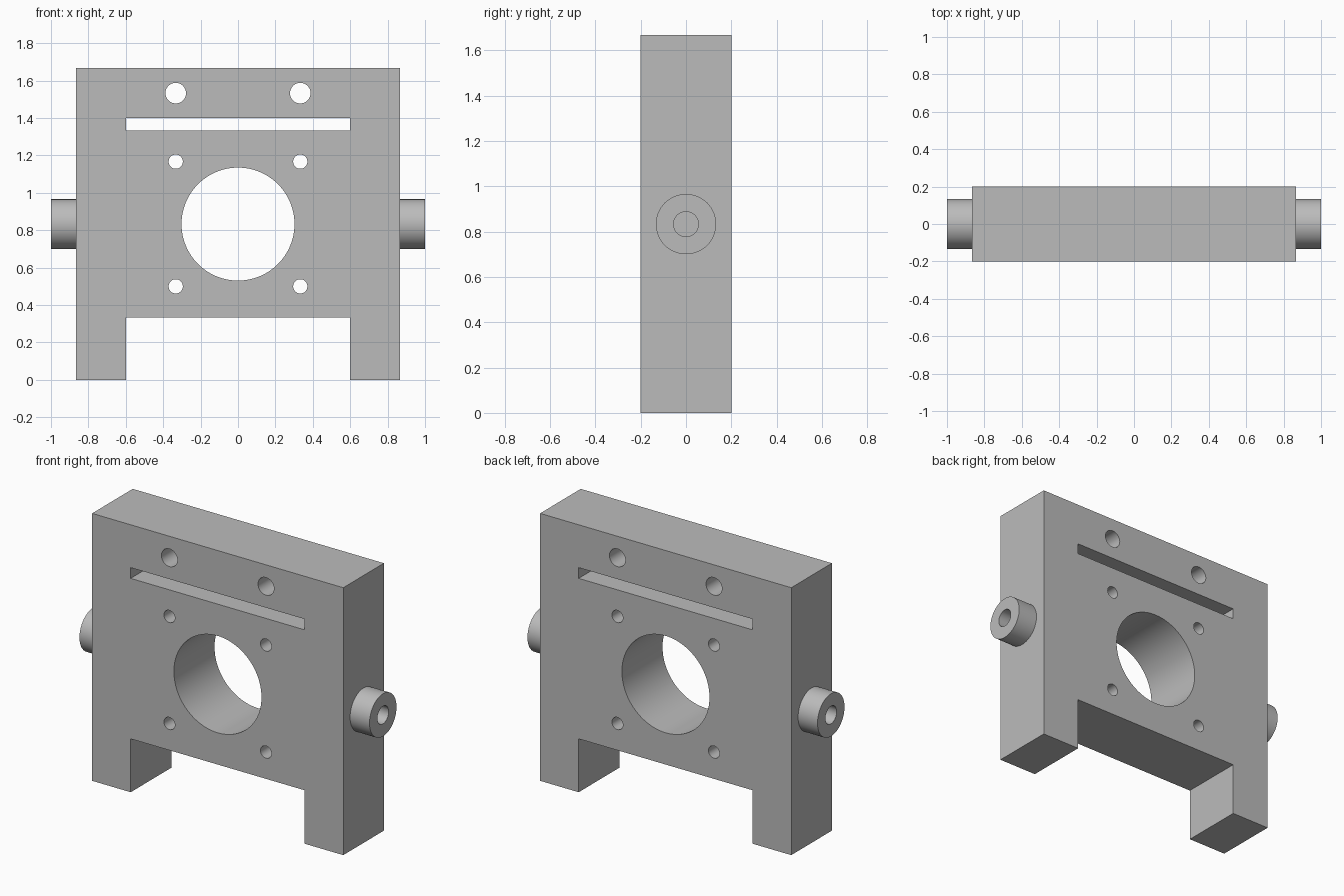
import bpy
import math

if "Cube" in bpy.data.objects:
    bpy.data.objects.remove(bpy.data.objects["Cube"])

W, H, D = 0.866, 1.667, 0.4      # half width, height, thickness
MID = 0.833                      # height of bore and pivot pegs

grey = bpy.data.materials.new("plain grey")
grey.diffuse_color = (0.5, 0.5, 0.5, 1)
grey.use_nodes = True
grey.node_tree.nodes["Principled BSDF"].inputs["Base Color"].default_value = grey.diffuse_color


def box(name, x0, x1, z0, z1, depth):
    bpy.ops.mesh.primitive_cube_add(size=1, location=((x0 + x1) / 2, 0, (z0 + z1) / 2))
    ob = bpy.context.object
    ob.name = name
    ob.scale = (x1 - x0, depth, z1 - z0)
    bpy.ops.object.transform_apply(location=True, rotation=True, scale=True)
    return ob


def cylinder(name, radius, length, loc, axis, sides=64):
    rot = (math.pi / 2, 0, 0) if axis == "y" else (0, math.pi / 2, 0)
    bpy.ops.mesh.primitive_cylinder_add(vertices=sides, radius=radius, depth=length,
                                        location=loc, rotation=rot)
    ob = bpy.context.object
    ob.name = name
    bpy.ops.object.transform_apply(location=True, rotation=True, scale=True)
    return ob


def combine(target, tool, operation):
    mod = target.modifiers.new(operation, "BOOLEAN")
    mod.operation = operation
    mod.solver = "EXACT"
    mod.object = tool
    bpy.context.view_layer.objects.active = target
    bpy.ops.object.modifier_apply(modifier=mod.name)
    bpy.data.objects.remove(tool, do_unlink=True)


# Upright plate
frame = box("mounting_frame", -W, W, 0, H, D)
frame.data.materials.append(grey)

# Gap between the legs and the strap slot
combine(frame, box("leg_gap", -0.6, 0.6, -0.2, 0.333, 1), "DIFFERENCE")
combine(frame, box("slot", -0.6, 0.6, 1.333, 1.4, 1), "DIFFERENCE")

# Central bore
combine(frame, cylinder("bore", 0.302, 1, (0, 0, MID), "y", 96), "DIFFERENCE")

for s in (-1, 1):
    # Screw holes around the bore, and larger holes along the top
    for z, r in ((0.5, 0.038), (1.167, 0.038), (1.533, 0.055)):
        combine(frame, cylinder("screw_hole", r, 1, (s * 0.333, 0, z), "y", 48), "DIFFERENCE")
    # Side pivot peg with a blind hole
    combine(frame, cylinder("pivot_peg", 0.133, 0.2, (s * 0.9, 0, MID), "x"), "UNION")
    combine(frame, cylinder("peg_hole", 0.055, 0.5, (s * 0.95, 0, MID), "x", 48), "DIFFERENCE")

# Smooth round walls, sharp edges
bpy.ops.object.select_all(action="DESELECT")
frame.select_set(True)
bpy.context.view_layer.objects.active = frame
bpy.ops.object.shade_smooth_by_angle(angle=math.radians(30))
